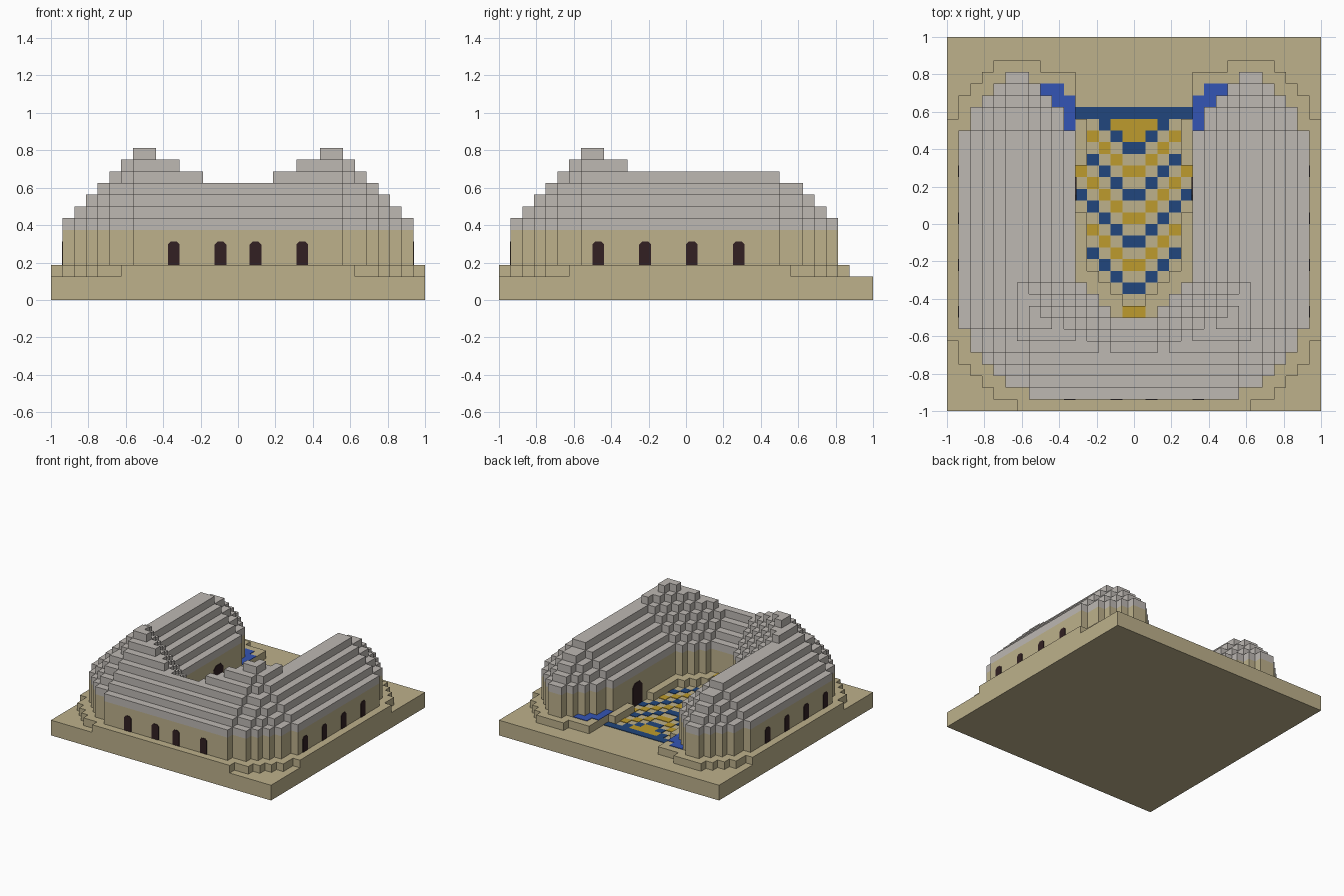
import bpy, bmesh
from mathutils import Vector

cube = bpy.data.objects.get("Cube")
if cube:
    bpy.data.objects.remove(cube, do_unlink=True)

U = 1 / 16  # block size


def material(name, rgb):
    m = bpy.data.materials.new(name)
    m.use_nodes = True
    col = (*rgb, 1)
    m.diffuse_color = col
    bsdf = m.node_tree.nodes["Principled BSDF"]
    bsdf.inputs["Base Color"].default_value = col
    bsdf.inputs["Roughness"].default_value = 0.9
    return m


SAND = material("sandstone", (0.51, 0.44, 0.26))
GREY = material("grey_roof", (0.51, 0.48, 0.45))
NAVY = material("navy_tile", (0.015, 0.061, 0.205))
GOLD = material("gold_tile", (0.51, 0.33, 0.026))
POOL = material("pool_blue", (0.034, 0.089, 0.46))
DARK = material("dark_opening", (0.032, 0.0144, 0.016))


def finish(name, bm, mat):
    bmesh.ops.remove_doubles(bm, verts=bm.verts, dist=1e-5)
    bmesh.ops.dissolve_limit(bm, angle_limit=0.01, verts=bm.verts, edges=bm.edges)
    me = bpy.data.meshes.new(name)
    bm.to_mesh(me)
    bm.free()
    me.materials.append(mat)
    ob = bpy.data.objects.new(name, me)
    bpy.context.collection.objects.link(ob)
    return ob


def slab(name, cells, z0, z1, mat, cover=(), bottom=False):
    """Extruded block plan; cells under 'cover' get no top."""
    bm = bmesh.new()

    def quad(*pts):
        bm.faces.new([bm.verts.new((x * U, y * U, z)) for x, y, z in pts])

    for i, j in sorted(cells):
        corners = [(i, j), (i + 1, j), (i + 1, j + 1), (i, j + 1)]
        sides = [(i, j - 1), (i + 1, j), (i, j + 1), (i - 1, j)]
        if (i, j) not in cover:
            quad(*[(x, y, z1) for x, y in corners])
        if bottom:
            quad(*[(x, y, z0) for x, y in reversed(corners)])
        for n, nb in enumerate(sides):
            if nb not in cells:
                a, b = corners[n], corners[(n + 1) % 4]
                quad((*a, z0), (*b, z0), (*b, z1), (*a, z1))
    return finish(name, bm, mat)


def arch(name, centre, normal, width, height):
    """Thin dark opening with clipped upper corners, standing on 'centre'."""
    n = Vector(normal)
    t = Vector((-n.y, n.x, 0))
    up = Vector((0, 0, 1))
    w, c = width / 2, width / 4
    outline = [(-w, 0), (w, 0), (w, height - c), (w - c, height),
               (c - w, height), (-w, height - c)]
    bm = bmesh.new()
    base = Vector(centre) + n * 0.004
    face = bm.faces.new([bm.verts.new(base + t * a + up * b) for a, b in outline])
    ext = bmesh.ops.extrude_face_region(bm, geom=[face])
    moved = [v for v in ext["geom"] if isinstance(v, bmesh.types.BMVert)]
    bmesh.ops.translate(bm, verts=moved, vec=-n * 0.006)
    bmesh.ops.recalc_face_normals(bm, faces=bm.faces)
    return finish(name, bm, DARK)


def half(i):
    """Column number counted outward from the centre line."""
    return i if i >= 0 else -1 - i


# Building plan: (first row, inner edge, outer edge), mirrored in x
PLAN = [(-15, 0, 9), (-14, 0, 11), (-13, 0, 12), (-12, 0, 13), (-11, 0, 14),
        (-9, 0, 15), (-8, 2, 15), (-7, 3, 15), (-6, 4, 15), (-5, 5, 15),
        (8, 6, 14), (10, 7, 13), (11, 8, 12), (12, 9, 11)]
COLS = range(-16, 16)
plan = set()
for n, (row, inner, outer) in enumerate(PLAN):
    last = PLAN[n + 1][0] if n + 1 < len(PLAN) else row + 1
    plan |= {(i, j) for j in range(row, last) for i in COLS
             if inner <= half(i) < outer}

# Pools at the inner side of each wing end
pools = {(i, j) for i in COLS for j, ks in
         {8: (5,), 9: (5,), 10: (5, 6), 11: (6, 7)}.items() if half(i) in ks}

# Base and terrace, the terrace is one block wider than the building
ground = {(i, j) for i in COLS for j in COLS}
terrace = {(i + a, j + b) for i, j in plan for a in (-1, 0, 1) for b in (-1, 0, 1)}
terrace |= {(i, j) for i in COLS for j in (10, 11, 12) if 5 <= half(i) < 9}
terrace -= {(i, j) for i, j in terrace if half(i) == 4 and 1 <= j <= 4}
terrace &= ground
slab("base", ground, 0, 2 * U, SAND, cover=terrace, bottom=True)
slab("terrace", terrace, 2 * U, 3 * U, SAND, cover=plan)
slab("pools", pools, 3 * U, 3 * U + 0.004, POOL)

# Walls
slab("walls", plan, 3 * U, 6 * U, SAND, cover=plan)

# Roof: every course shrinks by one block on all sides
course, z = plan, 6 * U
level = 1
while course:
    smaller = {(i, j) for i, j in course
               if {(i + 1, j), (i - 1, j), (i, j + 1), (i, j - 1)} <= course}
    slab(f"roof_course_{level}", course, z, z + U, GREY, cover=smaller)
    course, z, level = smaller, z + U, level + 1

# Courtyard mosaic of alternating chevrons
navy, gold = set(), set()
for i, j in ground - terrace:
    k, step = half(i), j - half(i)
    if k > 4 or not -7 <= j <= 9:
        continue
    if j == 9:
        navy.add((i, j))
    elif step >= 7 or step % 4 == 0:
        gold.add((i, j))
    elif step % 4 == 2:
        navy.add((i, j))
slab("navy_mosaic", navy, 2 * U, 2 * U + 0.004, NAVY)
slab("gold_mosaic", gold, 2 * U, 2 * U + 0.004, GOLD)
slab("gold_threshold", {(-1, -8), (0, -8)}, 3 * U, 3 * U + 0.004, GOLD)

# Windows on the front and both sides, doors to the courtyard
for i in (-6, -2, 1, 5):
    arch("front_window", ((i + 0.5) * U, -15 * U, 3 * U), (0, -1, 0), U, 2 * U)
for s, side in ((1, "left"), (-1, "right")):
    for j in (-8, -4, 0, 4):
        arch(f"{side}_window", (s * 15 * U, (j + 0.5) * U, 3 * U), (s, 0, 0), U, 2 * U)
    arch(f"{side}_court_door", (s * 5 * U, 3 * U, 2 * U), (-s, 0, 0), 2 * U, 3 * U)
